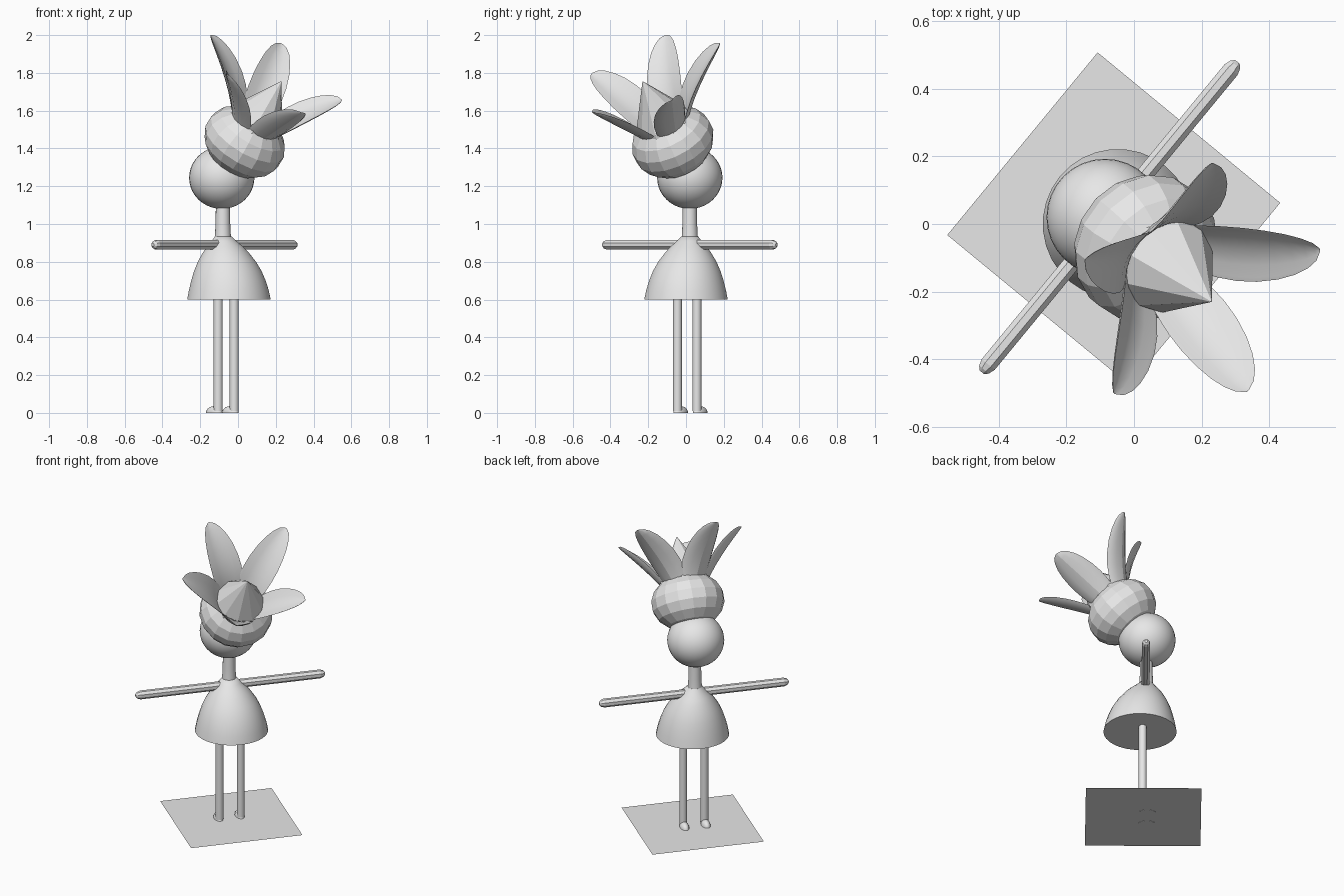
import bpy, bmesh, math
from mathutils import Vector, Matrix

if "Cube" in bpy.data.objects:
    bpy.data.objects.remove(bpy.data.objects["Cube"])

V = Vector
UP = V((0, 0, 1))
SIDE = V((0.636, 0.772, 0)).normalized()     # arm direction
BACK = V((0.772, -0.636, 0)).normalized()    # away from the toes
AXIS = V((0.479, -0.393, 0.786)).normalized()  # tilt of the hair bun
BUN = V((0.035, -0.07, 1.436))

grey = bpy.data.materials.new("light_grey")
grey.diffuse_color = (0.8, 0.8, 0.8, 1)
grey.use_nodes = True
grey.node_tree.nodes["Principled BSDF"].inputs["Base Color"].default_value = grey.diffuse_color


def finish(name, bm, smooth):
    bmesh.ops.recalc_face_normals(bm, faces=bm.faces)
    me = bpy.data.meshes.new(name)
    bm.to_mesh(me)
    bm.free()
    me.materials.append(grey)
    if smooth:
        me.shade_smooth()
        me.set_sharp_from_angle(angle=math.radians(smooth))
    else:
        me.shade_flat()
    ob = bpy.data.objects.new(name, me)
    bpy.context.collection.objects.link(ob)
    return ob


def loft(name, rings, smooth=0):
    """Skin closed rings of points and cap both ends."""
    bm = bmesh.new()
    rows = [[bm.verts.new(p) for p in ring] for ring in rings]
    n = len(rows[0])
    for a, b in zip(rows, rows[1:]):
        for i in range(n):
            bm.faces.new((a[i], a[(i + 1) % n], b[(i + 1) % n], b[i]))
    bm.faces.new(rows[0][::-1])
    bm.faces.new(rows[-1])
    return finish(name, bm, smooth)


def ring(c, r, u, v, n, phase=0.0):
    angles = [2 * math.pi * (i + phase) / n for i in range(n)]
    return [V(c) + u * (r * math.cos(t)) + v * (r * math.sin(t)) for t in angles]


def ball(name, loc, size, rot, seg, rows, smooth=0):
    bm = bmesh.new()
    m = Matrix.Translation(loc) @ rot.to_4x4() @ Matrix.Diagonal((*size, 1))
    bmesh.ops.create_uvsphere(bm, u_segments=seg, v_segments=rows, radius=1, matrix=m)
    return finish(name, bm, smooth)


# Square base sheet
bm = bmesh.new()
mid = V((-0.06, 0.015, 0.002))
bm.faces.new([bm.verts.new(mid + SIDE * (0.35 * a) + BACK * (0.35 * b))
              for a, b in ((-1, -1), (-1, 1), (1, 1), (1, -1))])
finish("base_sheet", bm, 0)

# Legs and feet
turn = Matrix((-BACK, -SIDE, UP)).transposed()
for tag, x, y in (("left", -0.105, -0.045), ("right", -0.02, 0.058)):
    loft(tag + "_leg", [ring((x, y, z), 0.024, SIDE, BACK, 16) for z in (0.01, 0.63)], 40)
    bm = bmesh.new()
    bmesh.ops.create_uvsphere(
        bm, u_segments=16, v_segments=10, radius=1,
        matrix=Matrix.Translation(V((x, y, 0)) - BACK * 0.027)
        @ turn.to_4x4() @ Matrix.Diagonal((0.052, 0.028, 0.036, 1)))
    bmesh.ops.bisect_plane(bm, geom=bm.verts[:] + bm.edges[:] + bm.faces[:],
                           plane_co=(0, 0, 0), plane_no=(0, 0, 1), clear_inner=True)
    bmesh.ops.holes_fill(bm, edges=[e for e in bm.edges if e.is_boundary])
    finish(tag + "_foot", bm, 40)

# Bell-shaped dress, its centre drifting towards the neck
profile = [(0.6, 0.222), (0.65, 0.212), (0.7, 0.198), (0.75, 0.18), (0.8, 0.155),
           (0.85, 0.121), (0.88, 0.096), (0.91, 0.066), (0.935, 0.044)]
rings = []
for z, r in profile:
    k = ((z - 0.6) / 0.335) ** 2
    rings.append(ring((-0.048 - 0.03 * k, 0.02 * k, z), r, SIDE, BACK, 32))
loft("dress", rings, 50)

# Neck and head
loft("neck", [ring((-0.08, 0.02, z), r, SIDE, BACK, 20)
              for z, r in ((0.9, 0.046), (0.94, 0.042), (1.0, 0.039), (1.12, 0.037))], 40)
ball("head", V((-0.086, 0.02, 1.245)), (0.173, 0.173, 0.165), Matrix.Identity(3), 32, 20, 60)

# Arms: one eight-sided rod each, with tapered ends
for tag, sign in (("left", -1), ("right", 1)):
    c = V((-0.072, 0.0205, 0.89))
    loft(tag + "_arm", [ring(c + SIDE * (sign * d), r, BACK, UP, 8, 0.5)
                        for d, r in ((0, 0.027), (0.565, 0.027), (0.585, 0.02), (0.595, 0.009))])

# Faceted hair bun
ball("hair_bun", BUN, (0.225, 0.225, 0.175),
     UP.rotation_difference(AXIS).to_matrix(), 16, 9)

# Pointed centre of the crown
bu = SIDE
bv = AXIS.cross(SIDE).normalized()
loft("crown_spike", [ring(BUN + AXIS * h, r, bu, bv, 10)
                     for h, r in ((0.08, 0.165), (0.15, 0.145), (0.405, 0.002))])

# Five cupped petals fanning out around the bun axis
tips = [(-0.145, -0.105, 2.0), (0.23, 0.18, 1.955), (0.55, -0.075, 1.655),
        (0.335, -0.495, 1.59), (-0.06, -0.5, 1.795)]
ts = [0, 0.12, 0.25, 0.4, 0.55, 0.7, 0.82, 0.91, 0.97, 1.0]
for number, tip in enumerate(tips, 1):
    d = V(tip) - BUN
    high = d.dot(AXIS)
    out = d - AXIS * high
    reach = out.length
    out.normalize()
    across = AXIS.cross(out)
    p0, p1, p2 = V((0.1, 0.06)), V((0.2, 0.24)), V((reach, high))
    rings = []
    for t in ts:
        p = p0 * (1 - t) ** 2 + p1 * (2 * t * (1 - t)) + p2 * t * t
        g = ((p1 - p0) * (1 - t) + (p2 - p1) * t).normalized()
        inward = AXIS * g.x - out * g.y
        c = BUN + out * p.x + AXIS * p.y
        if t > 0.45:
            w = 0.1 * math.sqrt(max(0.004, 1 - ((t - 0.45) / 0.55) ** 2))
        else:
            w = 0.1 - 0.03 * (1 - t / 0.45) ** 2
        pts = []
        for i in range(12):
            q = 2 * math.pi * i / 12
            lift = 0.35 * w * math.cos(q) ** 2 + 0.11 * w * math.sin(q)
            pts.append(c + across * (w * math.cos(q)) + inward * lift)
        rings.append(pts)
    loft("petal_%d" % number, rings, 20)
